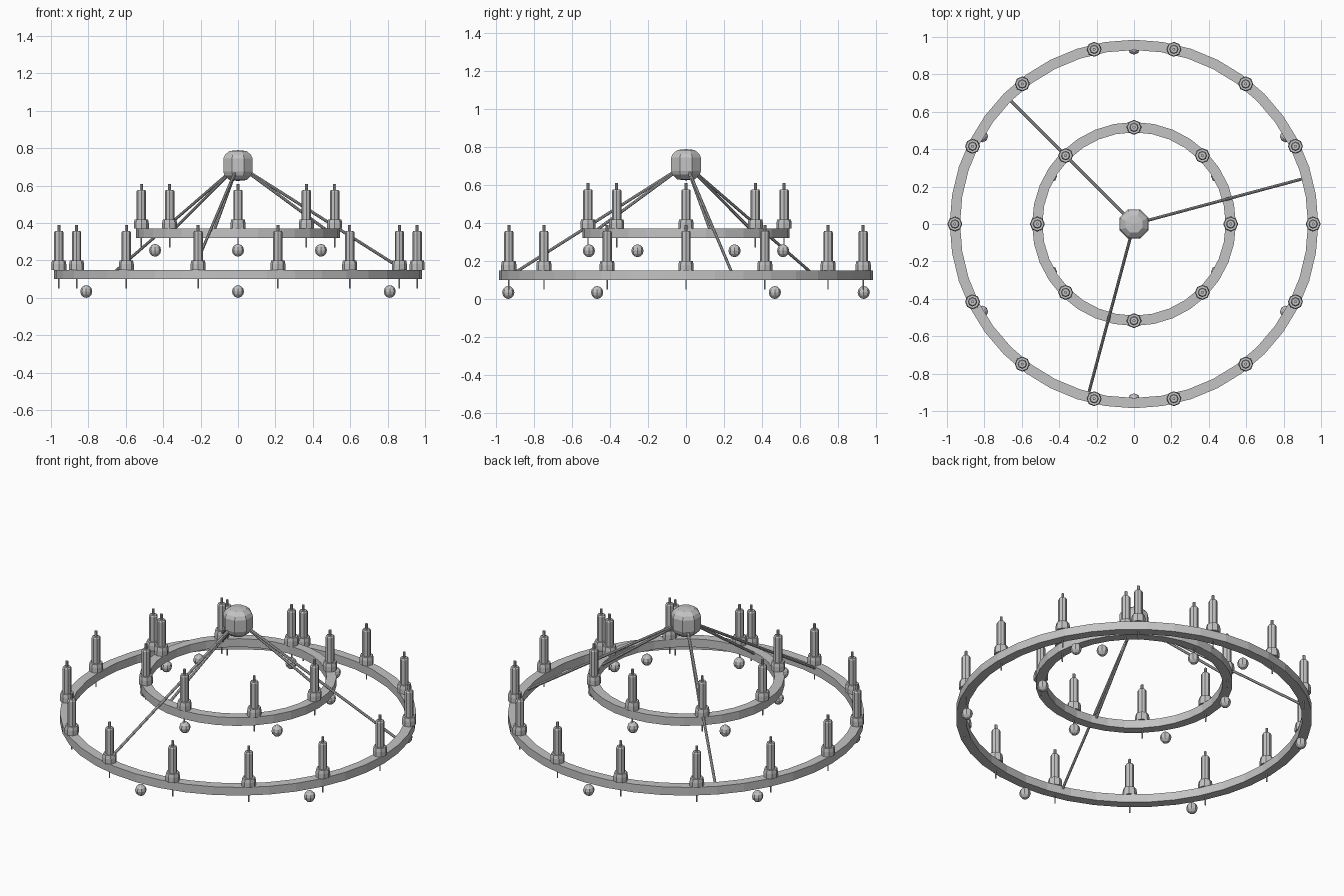
import bpy, bmesh, math
from mathutils import Vector

if "Cube" in bpy.data.objects:
    bpy.data.objects.remove(bpy.data.objects["Cube"])

metal = bpy.data.materials.new("grey_metal")
metal.diffuse_color = (0.55, 0.55, 0.55, 1)
metal.use_nodes = True
metal.node_tree.nodes["Principled BSDF"].inputs["Base Color"].default_value = metal.diffuse_color


def lathe(name, profile, sides, loc=(0, 0, 0), turn=0.0, closed=False):
    """Revolve (radius, z) points round z; radius 0 makes a pole."""
    bm = bmesh.new()
    loops = []
    for r, z in profile:
        if r == 0:
            loops.append([bm.verts.new((0, 0, z))] * sides)
        else:
            loops.append([bm.verts.new((r * math.cos(turn + math.tau * i / sides),
                                        r * math.sin(turn + math.tau * i / sides), z))
                          for i in range(sides)])
    pairs = list(zip(loops, loops[1:])) + ([(loops[-1], loops[0])] if closed else [])
    for a, b in pairs:
        for i in range(sides):
            j = (i + 1) % sides
            corners = list(dict.fromkeys((a[i], a[j], b[j], b[i])))
            bm.faces.new(corners)
    bmesh.ops.recalc_face_normals(bm, faces=bm.faces)
    mesh = bpy.data.meshes.new(name)
    bm.to_mesh(mesh)
    bm.free()
    mesh.materials.append(metal)
    obj = bpy.data.objects.new(name, mesh)
    obj.location = loc
    bpy.context.collection.objects.link(obj)
    return obj


def polar(r, degrees, z):
    a = math.radians(degrees)
    return Vector((r * math.cos(a), r * math.sin(a), z))


def rod(name, start, end, radius):
    d = end - start
    obj = lathe(name, [(0, 0), (radius, 0), (radius, d.length), (0, d.length)], 8, start)
    obj.rotation_mode = 'QUATERNION'
    obj.rotation_quaternion = d.to_track_quat('Z', 'Y')


# Candle with octagonal cup, stepped tip and a pin below the ring (z from ring top)
CANDLE = [(0, 0), (0.04, 0), (0.04, 0.03), (0.036, 0.05), (0.025, 0.05), (0.025, 0.2),
          (0.02, 0.208), (0.008, 0.208), (0.008, 0.24), (0, 0.24)]
PIN = [(0, -0.1), (0.004, -0.1), (0.004, 0), (0, 0)]
# Faceted pendant ball
BALL = [(0.032 * math.sin(math.pi * k / 6) if 0 < k < 6 else 0,
         -0.034 * math.cos(math.pi * k / 6)) for k in range(7)]


def tier(label, inner, outer, z, sides, candles, candle_r, ball_r):
    lathe(label + "_ring", [(inner, z), (outer, z), (outer, z + 0.05), (inner, z + 0.05)],
          sides, closed=True)
    for i in range(candles):
        p = polar(candle_r, 360 * i / candles, z + 0.05)
        lathe(label + "_candle", CANDLE, 8, p)
        lathe(label + "_candle_pin", PIN, 6, p)
    for i in range(6):
        lathe(label + "_pendant_ball", BALL, 8, polar(ball_r, 30 + 60 * i, z - 0.066))
    # Three sloping support rods from the hub
    for a in (15, 135, 255):
        rod(label + "_support_rod", Vector((0, 0, 0.71)), polar(inner + 0.01, a, z + 0.035), 0.008)


tier("lower", 0.93, 0.985, 0.10, 40, 14, 0.958, 0.937)
tier("upper", 0.49, 0.545, 0.32, 32, 8, 0.517, 0.512)

# Central faceted hub
lathe("hub", [(0, 0.625), (0.05, 0.63), (0.078, 0.655), (0.085, 0.675), (0.085, 0.745),
              (0.075, 0.765), (0.05, 0.785), (0, 0.79)], 8, turn=math.pi / 8)
